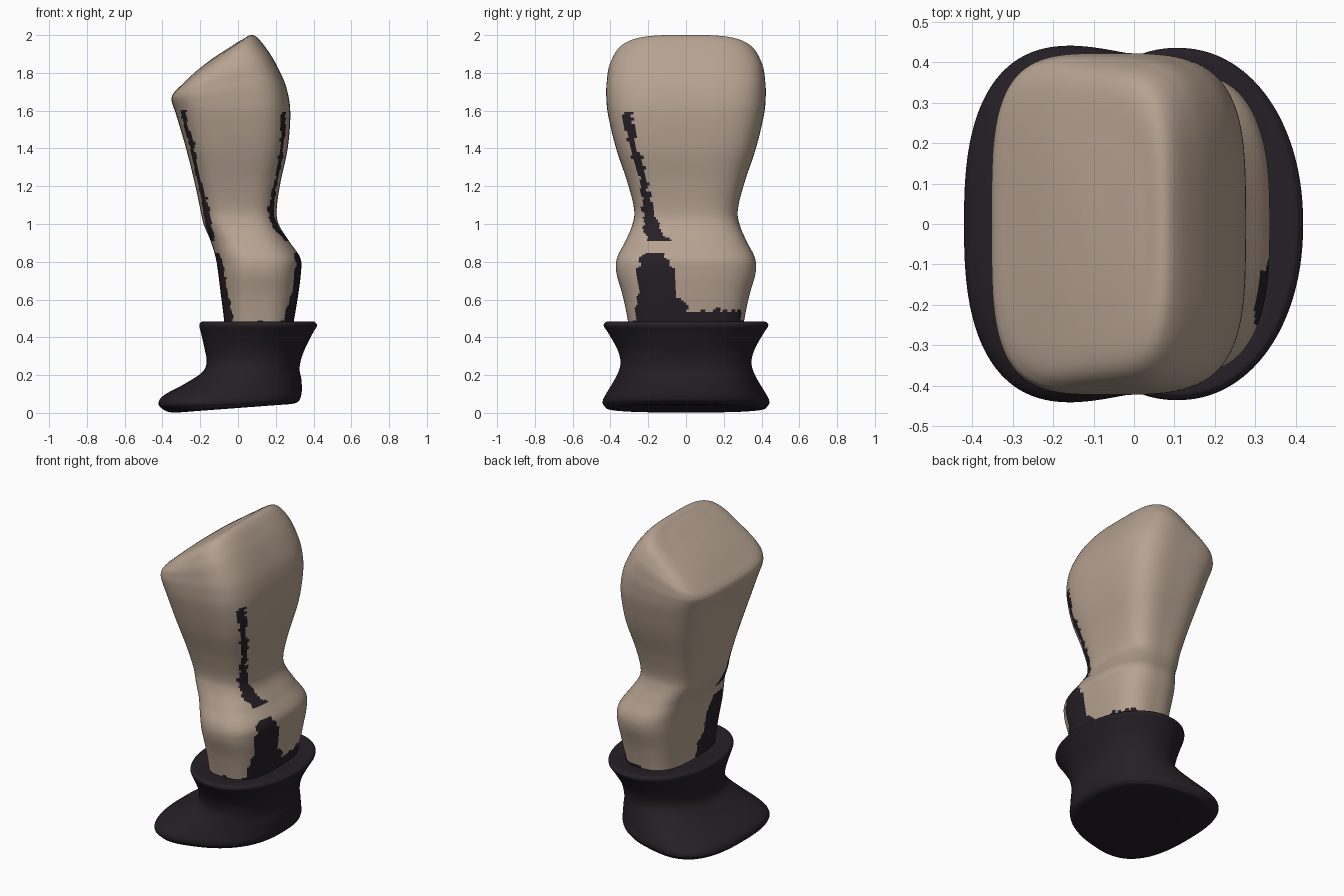
import bpy, bmesh, math
from mathutils import noise, Vector

SEG = 160


def material(name, rgb):
    m = bpy.data.materials.new(name)
    m.diffuse_color = (*rgb, 1)
    return m


TAN = material("tan", (0.47, 0.365, 0.285))
DARK = material("dark", (0.019, 0.014, 0.019))


def smooth_rings(rings, sub):
    # Catmull-Rom interpolation between the key sections
    out = []
    last = len(rings) - 1
    for i in range(last):
        p = [rings[max(0, min(last, i + k))] for k in (-1, 0, 1, 2)]
        for s in range(sub):
            t = s / sub
            out.append([0.5 * (2 * b + (c - a) * t + (2 * a - 5 * b + 4 * c - d) * t * t
                               + (3 * b - a - 3 * c + d) * t ** 3)
                        for a, b, c, d in zip(*p)])
    out.append(list(rings[-1]))
    return out


def loft(name, rings, sub, mats, is_dark=None):
    # section: left x, left z, right x, right z, half width, exponent, taper
    bm = bmesh.new()
    loops = []
    for xl, zl, xr, zr, w, n, taper in smooth_rings(rings, sub):
        loop = []
        for k in range(SEG):
            a = 2 * math.pi * k / SEG
            c, s = math.cos(a), math.sin(a)
            r = (abs(c) ** n + abs(s) ** n) ** (-1 / n)
            u = c * r
            t = (u + 1) / 2
            loop.append(bm.verts.new((xl + (xr - xl) * t, w * s * r * (1 - taper * u),
                                      zl + (zr - zl) * t)))
        loops.append(loop)
    for lo, hi in zip(loops, loops[1:]):
        for k in range(SEG):
            j = (k + 1) % SEG
            bm.faces.new((lo[k], lo[j], hi[j], hi[k]))
    bm.faces.new(loops[0][::-1])
    bm.faces.new(loops[-1])
    for f in bm.faces:
        f.smooth = True
        if is_dark and is_dark(f.calc_center_median(), f.normal):
            f.material_index = 1
    me = bpy.data.meshes.new(name)
    bm.to_mesh(me)
    bm.free()
    for m in mats:
        me.materials.append(m)
    ob = bpy.data.objects.new(name, me)
    bpy.context.collection.objects.link(ob)
    return ob


# Stripe outlines: z, y from, y to
UPPER = [(0.91, -0.21, -0.09), (0.95, -0.215, -0.12), (1.0, -0.22, -0.15), (1.2, -0.24, -0.2),
         (1.45, -0.31, -0.26), (1.55, -0.33, -0.29), (1.6, -0.345, -0.28)]
LOWER = [(0.4, -0.26, 0.0), (0.58, -0.26, 0.0), (0.62, -0.25, -0.05), (0.75, -0.26, -0.06),
         (0.8, -0.25, -0.09), (0.845, -0.23, -0.12)]


def stain(p, normal):
    jag = 0.022 * noise.noise(Vector((p.x * 5, p.y * 30, p.z * 30)))
    # frayed fringe above the boot
    if p.x > 0.1 and p.z < (0.54 if p.x > 0.22 and p.y > -0.2 else 0.49) + jag:
        return True
    # stripes down both sides
    for table in (UPPER, LOWER):
        for (z0, a0, b0), (z1, a1, b1) in zip(table, table[1:]):
            if z0 <= p.z < z1:
                t = (p.z - z0) / (z1 - z0)
                return a0 + (a1 - a0) * t < p.y + jag < b0 + (b1 - b0) * t
    return False


# Leg with slanted top
LEG = [
    (-0.07, 0.40, 0.28, 0.40, 0.295, 3.0, 0),
    (-0.075, 0.50, 0.298, 0.50, 0.31, 3.0, 0),
    (-0.09, 0.62, 0.318, 0.62, 0.335, 2.9, 0),
    (-0.105, 0.74, 0.333, 0.74, 0.368, 2.8, 0),
    (-0.118, 0.82, 0.33, 0.82, 0.365, 2.8, 0),
    (-0.145, 0.91, 0.27, 0.91, 0.32, 2.9, 0),
    (-0.182, 1.00, 0.215, 1.00, 0.283, 3.1, 0),
    (-0.20, 1.08, 0.205, 1.08, 0.275, 3.3, 0),
    (-0.23, 1.22, 0.225, 1.22, 0.31, 3.5, 0),
    (-0.275, 1.40, 0.263, 1.40, 0.37, 3.6, 0),
    (-0.325, 1.57, 0.277, 1.58, 0.412, 3.6, 0),
    (-0.35, 1.645, 0.262, 1.70, 0.422, 3.7, 0),
    (-0.35, 1.675, 0.225, 1.80, 0.42, 3.8, 0),
    (-0.335, 1.70, 0.16, 1.915, 0.405, 3.8, 0),
    (-0.305, 1.73, 0.085, 1.998, 0.35, 3.6, 0),
    (-0.22, 1.81, 0.02, 1.975, 0.2, 3.2, 0),
    (-0.13, 1.88, -0.06, 1.925, 0.06, 3.0, 0),
]
loft("leg", LEG, 10, [TAN, DARK], stain)

# Boot: sole, toe, ankle, flared cuff
BOOT = [
    (-0.15, 0.018, 0.1, 0.04, 0.1, 2.6, 0.1),
    (-0.34, 0.002, 0.27, 0.046, 0.37, 2.6, 0.14),
    (-0.405, 0.025, 0.318, 0.06, 0.42, 2.6, 0.16),
    (-0.42, 0.055, 0.334, 0.09, 0.427, 2.6, 0.16),
    (-0.39, 0.095, 0.338, 0.13, 0.41, 2.5, 0.14),
    (-0.28, 0.155, 0.335, 0.18, 0.38, 2.4, 0.1),
    (-0.19, 0.215, 0.326, 0.23, 0.355, 2.3, 0.04),
    (-0.166, 0.27, 0.333, 0.28, 0.347, 2.2, 0),
    (-0.177, 0.34, 0.355, 0.34, 0.365, 2.1, 0),
    (-0.195, 0.42, 0.395, 0.42, 0.41, 2.1, 0),
    (-0.205, 0.46, 0.418, 0.46, 0.435, 2.1, 0),
    (-0.198, 0.478, 0.41, 0.478, 0.428, 2.1, 0),
    (-0.17, 0.483, 0.385, 0.483, 0.40, 2.1, 0),
    (-0.04, 0.47, 0.26, 0.47, 0.26, 2.4, 0),
]
loft("boot", BOOT, 6, [DARK])
